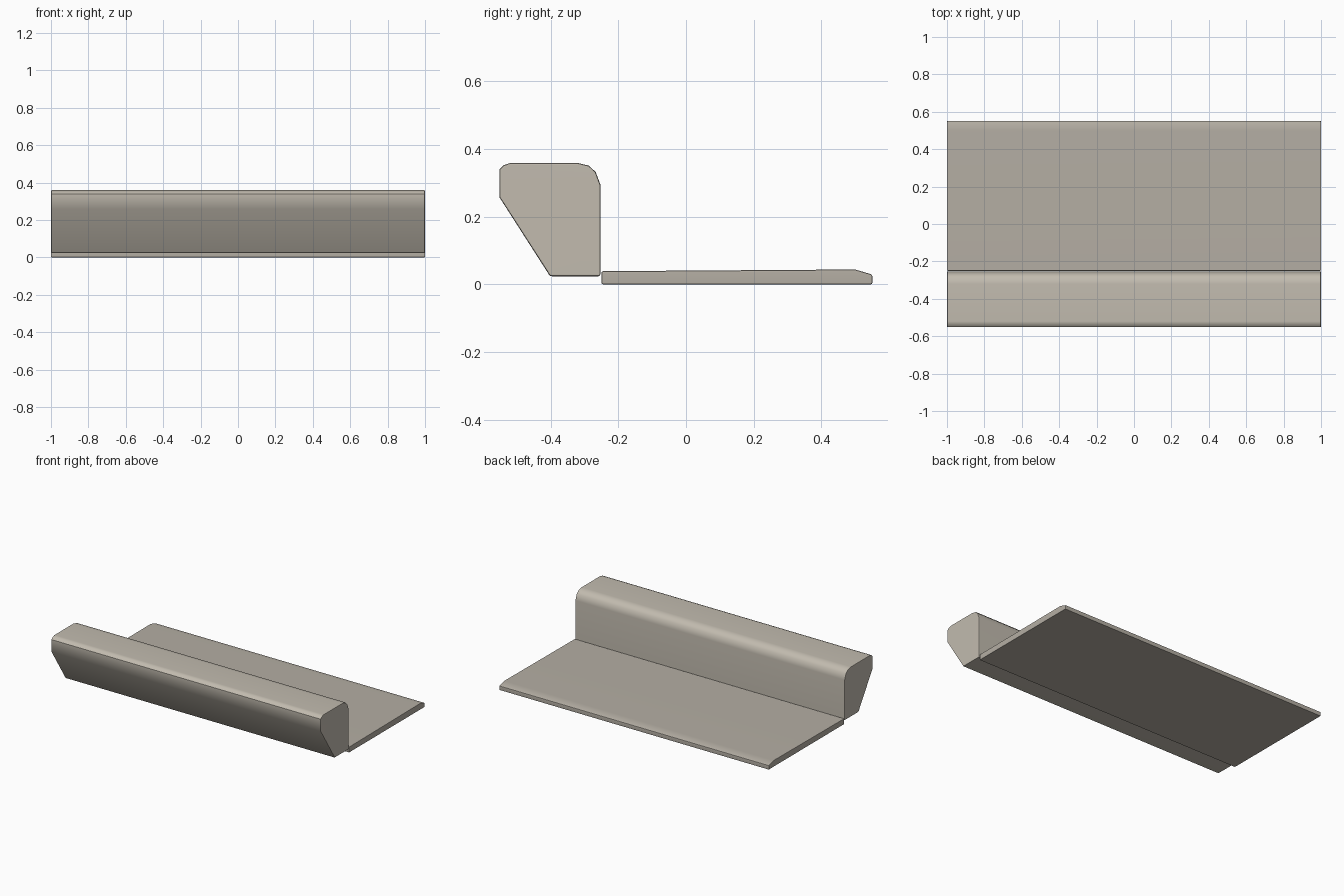
import bpy, bmesh, math

if "Cube" in bpy.data.objects:
    bpy.data.objects.remove(bpy.data.objects["Cube"])


def extrude_profile(name, profile, half_length, bevel, color):
    """Extrude a (y, z) profile along x and soften its sharp edges."""
    bm = bmesh.new()
    face = bm.faces.new([bm.verts.new((-half_length, y, z)) for y, z in profile])
    geom = bmesh.ops.extrude_face_region(bm, geom=[face])["geom"]
    verts = [v for v in geom if isinstance(v, bmesh.types.BMVert)]
    bmesh.ops.translate(bm, verts=verts, vec=(2 * half_length, 0, 0))
    bmesh.ops.recalc_face_normals(bm, faces=bm.faces)
    mesh = bpy.data.meshes.new(name)
    bm.to_mesh(mesh)
    bm.free()
    mat = bpy.data.materials.new(name + "_concrete")
    mat.diffuse_color = color
    mat.use_nodes = True
    mat.node_tree.nodes["Principled BSDF"].inputs["Base Color"].default_value = mat.diffuse_color
    mesh.materials.append(mat)
    obj = bpy.data.objects.new(name, mesh)
    bpy.context.collection.objects.link(obj)
    mod = obj.modifiers.new("soft_edges", 'BEVEL')
    mod.width = bevel
    mod.segments = 2
    mod.limit_method = 'ANGLE'
    mod.angle_limit = math.radians(50)
    bpy.ops.object.select_all(action='DESELECT')
    obj.select_set(True)
    bpy.context.view_layer.objects.active = obj
    bpy.ops.object.modifier_apply(modifier=mod.name)
    bpy.ops.object.shade_smooth_by_angle(angle=math.radians(31))
    # Keep the large faces looking flat
    flat = obj.modifiers.new("flat_faces", 'WEIGHTED_NORMAL')
    flat.keep_sharp = True
    return obj


# Raised kerb: rounded top corners and a sloping underside at the front
extrude_profile("kerb", [
    (-0.402, 0.024), (-0.253, 0.024), (-0.253, 0.295), (-0.267, 0.332),
    (-0.287, 0.351), (-0.320, 0.359), (-0.520, 0.359), (-0.540, 0.352),
    (-0.552, 0.340), (-0.552, 0.258)], 1.0, 0.006, (0.54, 0.50, 0.43, 1))

# Thin gutter slab, rising slightly towards a chamfered back edge
extrude_profile("gutter_slab", [
    (-0.250, 0.0), (0.551, 0.0), (0.551, 0.029),
    (0.500, 0.044), (-0.250, 0.039)], 1.0, 0.005, (0.46, 0.425, 0.37, 1))
